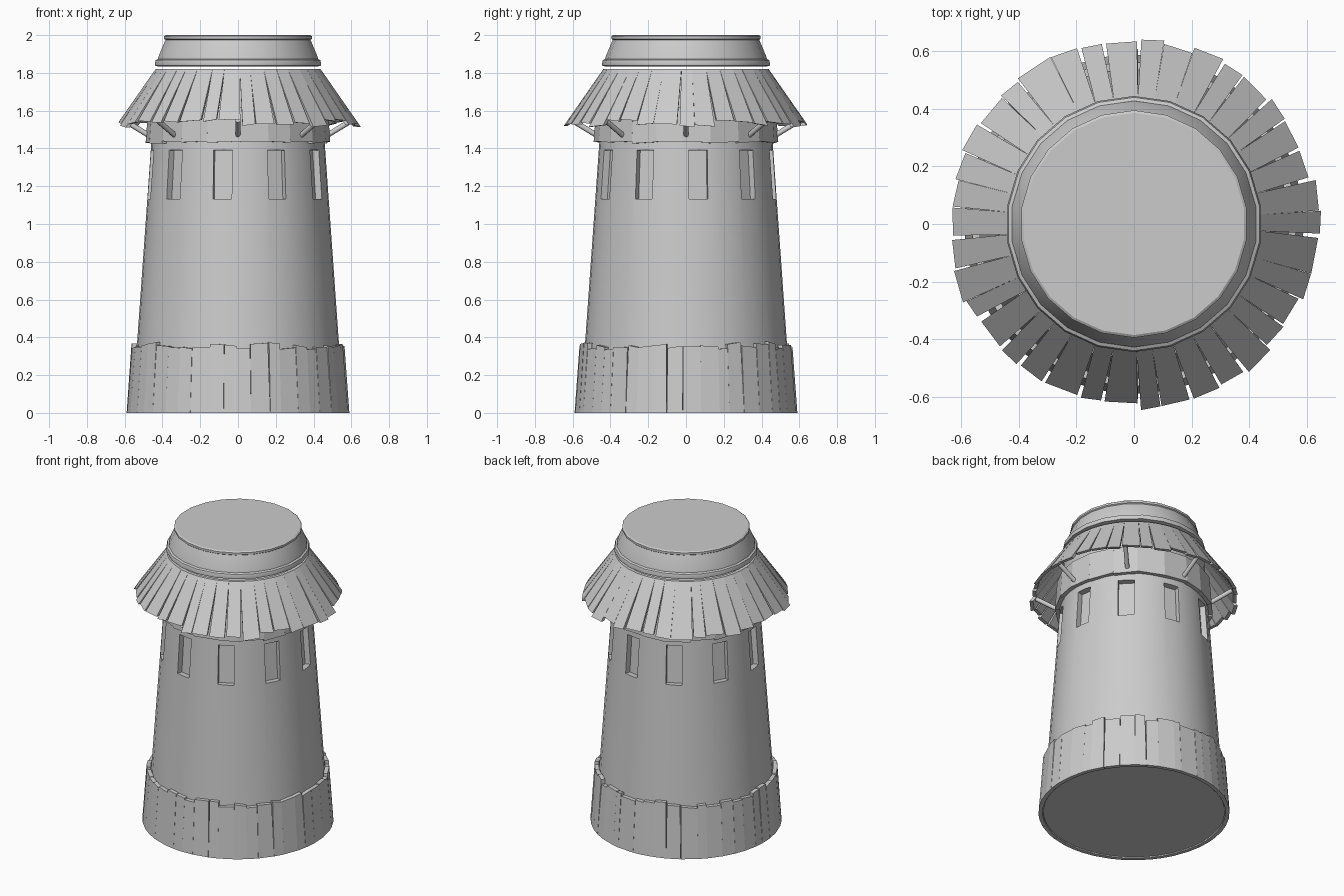
import bpy, bmesh, math, random
from mathutils import Vector, Matrix

if "Cube" in bpy.data.objects:
    bpy.data.objects.remove(bpy.data.objects["Cube"])

random.seed(7)
TAU = 2 * math.pi


def finish(name, bm, smooth=None):
    bmesh.ops.recalc_face_normals(bm, faces=bm.faces[:])
    me = bpy.data.meshes.new(name)
    bm.to_mesh(me)
    bm.free()
    ob = bpy.data.objects.new(name, me)
    bpy.context.collection.objects.link(ob)
    bpy.ops.object.select_all(action='DESELECT')
    bpy.context.view_layer.objects.active = ob
    ob.select_set(True)
    if smooth:
        bpy.ops.object.shade_smooth_by_angle(angle=math.radians(smooth))
    return ob


def polar(r, a, z):
    # angle 0 is the front (-y), positive towards +x
    return Vector((r * math.sin(a), -r * math.cos(a), z))


def lathe(name, profile, n, smooth=30, closed=False):
    bm = bmesh.new()
    rings = [[bm.verts.new(polar(r, TAU * i / n, z)) for i in range(n)] for r, z in profile]
    pairs = list(zip(rings, rings[1:]))
    if closed:
        pairs.append((rings[-1], rings[0]))
    for lo, hi in pairs:
        for i in range(n):
            j = (i + 1) % n
            bm.faces.new((lo[i], lo[j], hi[j], hi[i]))
    if not closed:
        bm.faces.new(rings[0])
        bm.faces.new(rings[-1])
    return finish(name, bm, smooth)


def plank(bm, top, bottom, thick):
    # top and bottom are each ((r, angle, z), (r, angle, z))
    vs = []
    for d in (0, thick):
        for r, a, z in (*top, *reversed(bottom)):
            vs.append(bm.verts.new(polar(r - d, a, z)))
    for f in ((0, 1, 2, 3), (7, 6, 5, 4), (0, 4, 5, 1), (1, 5, 6, 2), (2, 6, 7, 3), (3, 7, 4, 0)):
        bm.faces.new([vs[i] for i in f])


def splits(n, jitter):
    a = [TAU * (i + random.uniform(-jitter, jitter)) / n for i in range(n)]
    return list(zip(a, a[1:] + [a[0] + TAU]))


# Tapered tower wall
body = lathe("tower_wall", [(0.56, 0.005), (0.535, 0.36), (0.459, 1.43), (0.432, 1.81)], 40)

# Ten recessed windows
bm = bmesh.new()
for k in range(10):
    a = math.radians(-10 + 36 * k)
    m = (Matrix.Translation(polar(0.48, a, 1.262)) @ Matrix.Rotation(a, 4, 'Z')
         @ Matrix.Rotation(math.radians(-4), 4, 'X') @ Matrix.Diagonal((0.10, 0.10, 0.26, 1)))
    bmesh.ops.create_cube(bm, size=1, matrix=m)
cutter = finish("window_cutter", bm)
cutter.hide_render = True
mod = body.modifiers.new("windows", 'BOOLEAN')
mod.object = cutter
mod.operation = 'DIFFERENCE'
mod.solver = 'EXACT'
bpy.context.view_layer.objects.active = body
bpy.ops.object.modifier_apply(modifier="windows")
bpy.data.objects.remove(cutter)

# Ragged plank skirt around the foot
bm = bmesh.new()
for a0, a1 in splits(44, 0.25):
    z = random.uniform(0.335, 0.372)
    g = random.choice((0, 0, 0.004, 0.012))
    tilt = random.uniform(-0.006, 0.006)
    plank(bm, ((0.564, a0, z + tilt), (0.564, a1 - g, z - tilt)),
          ((0.59, a0, 0), (0.59, a1 - g * 0.2, 0)), 0.026)
finish("base_planks", bm)

# Band under the eaves, with an uneven lower edge
bm = bmesh.new()
for a0, a1 in splits(20, 0.15):
    plank(bm, ((0.475, a0, 1.62), (0.475, a1, 1.62)),
          ((0.489, a0, 1.432 + random.uniform(-0.007, 0.007)),
           (0.489, a1, 1.432 + random.uniform(-0.007, 0.007))), 0.03)
finish("eaves_band", bm)

# Roof of splayed planks
bm = bmesh.new()
for a0, a1 in splits(38, 0.2):
    g0 = random.choice((0, 0.004, 0.016))
    g1 = random.choice((0.002, 0.008, 0.02))
    t = random.uniform(0.93, 1.06)
    skew = random.uniform(-0.02, 0.02)

    def edge(a, s):
        return (0.438 + 0.2 * s, a, 1.82 - 0.287 * s)
    plank(bm, ((0.438, a0, 1.82), (0.438, a1, 1.82)),
          (edge(a0 + g0, t + skew), edge(a1 - g1, t - skew)), 0.022)
finish("roof_planks", bm)

# Eight slanting roof struts
bm = bmesh.new()
for k in range(8):
    a = TAU * k / 8
    p, q = polar(0.465, a, 1.465), polar(0.605, a, 1.55)
    d = q - p
    m = Matrix.Translation((p + q) / 2) @ d.to_track_quat('Z', 'Y').to_matrix().to_4x4()
    bmesh.ops.create_cone(bm, cap_ends=True, segments=10, radius1=0.014, radius2=0.014,
                          depth=d.length, matrix=m)
finish("roof_struts", bm, 40)

# Cap with a lower ring and an upper rim
lathe("top_cap", [(0.43, 1.835), (0.443, 1.838), (0.445, 1.85), (0.44, 1.868), (0.428, 1.874),
                  (0.426, 1.885), (0.388, 1.975), (0.395, 1.98), (0.395, 1.994), (0.386, 2.0)], 22)
